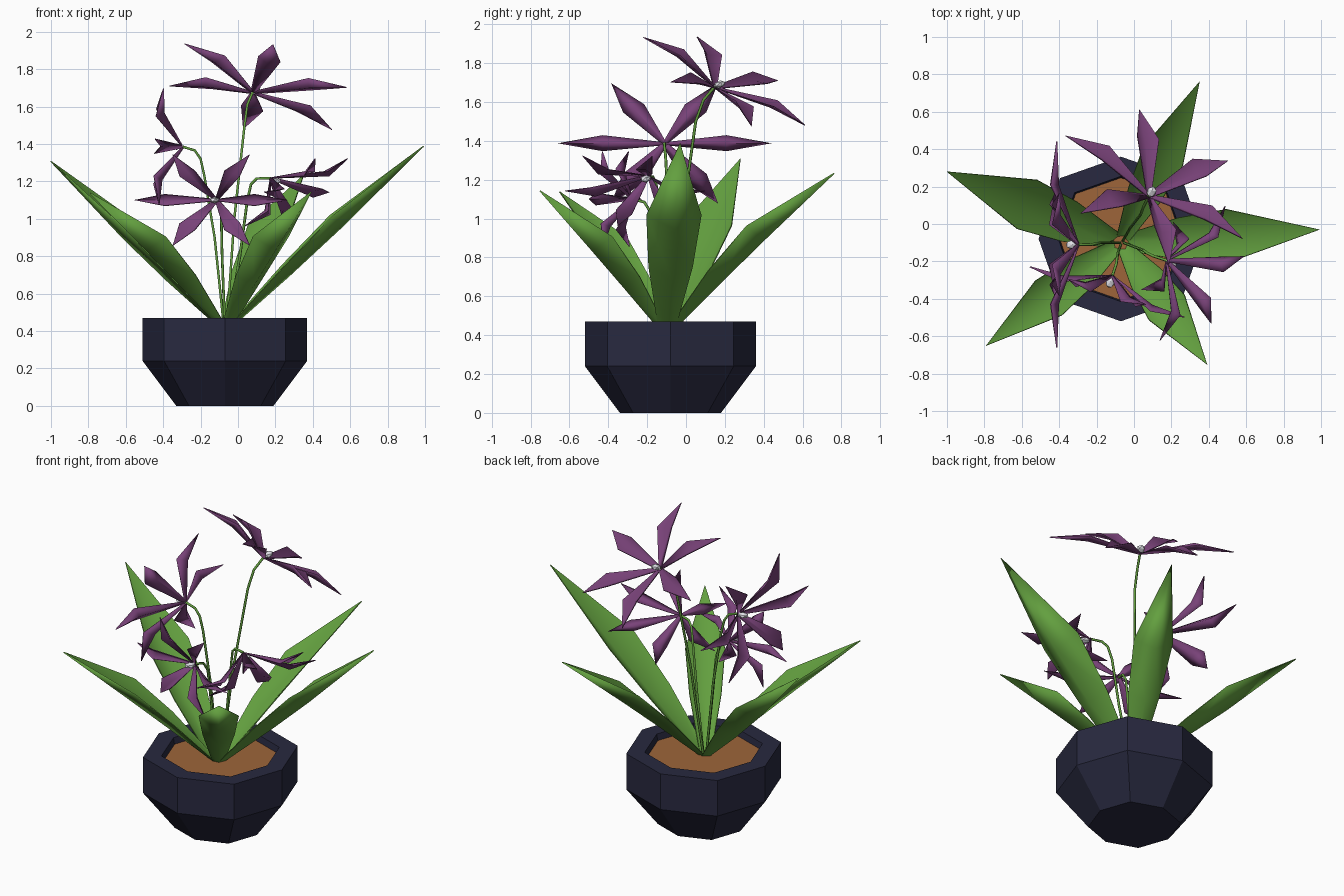
import bpy, bmesh, math
from mathutils import Vector

if "Cube" in bpy.data.objects:
    bpy.data.objects.remove(bpy.data.objects["Cube"])

SQUASH = 0.65                     # flowers are flattened vertically
PX, PY = -0.07, -0.08             # pot axis


def material(name, rgb):
    m = bpy.data.materials.new(name)
    m.diffuse_color = (*rgb, 1)
    m.use_nodes = True
    m.node_tree.nodes["Principled BSDF"].inputs["Base Color"].default_value = m.diffuse_color
    return m


NAVY = material("dark navy", (0.021, 0.022, 0.05))
SOIL = material("soil brown", (0.34, 0.13, 0.042))
GREEN = material("leaf green", (0.125, 0.35, 0.05))
PURPLE = material("petal purple", (0.19, 0.055, 0.19))
WHITE = material("pale centre", (0.75, 0.75, 0.8))


def finish(name, bm, mat, angle=None, thickness=0):
    bmesh.ops.recalc_face_normals(bm, faces=bm.faces)
    if thickness:
        bmesh.ops.solidify(bm, geom=bm.faces[:], thickness=thickness)
        bmesh.ops.recalc_face_normals(bm, faces=bm.faces)
    me = bpy.data.meshes.new(name)
    bm.to_mesh(me)
    bm.free()
    me.materials.append(mat)
    ob = bpy.data.objects.new(name, me)
    bpy.context.collection.objects.link(ob)
    if angle:
        bpy.ops.object.select_all(action='DESELECT')
        ob.select_set(True)
        bpy.context.view_layer.objects.active = ob
        bpy.ops.object.shade_smooth_by_angle(angle=math.radians(angle))
    return ob


def lathe(name, profile, mat, sides=8):
    """Octagonal turned shape, diagonals slightly wider, closed at both ends."""
    bm = bmesh.new()
    rings = []
    for r, z in profile:
        ring = []
        for i in range(sides):
            a, q = math.tau * i / sides, r * (1.045 if i % 2 else 1)
            ring.append(bm.verts.new((PX + q * math.cos(a), PY + q * math.sin(a), z)))
        rings.append(ring)
    for a, b in zip(rings, rings[1:]):
        for i in range(sides):
            j = (i + 1) % sides
            bm.faces.new((a[i], a[j], b[j], b[i]))
    bm.faces.new(rings[0])
    bm.faces.new(rings[-1])
    return finish(name, bm, mat)


def blade(bm, rings, tip):
    """Folded strip: rings of left edge, keel, right edge, ending in a point."""
    vs = [[bm.verts.new(p) for p in ring] for ring in rings]
    for a, b in zip(vs, vs[1:]):
        for i in (0, 1):
            bm.faces.new((a[i], a[i + 1], b[i + 1], b[i]))
    t = bm.verts.new(tip)
    for i in (0, 1):
        bm.faces.new((vs[-1][i], vs[-1][i + 1], t))


# Pot and soil
lathe("pot", [(0.26, 0), (0.44, 0.24), (0.44, 0.47), (0.335, 0.47), (0.325, 0.41)], NAVY)
lathe("soil", [(0.30, 0.40), (0.327, 0.43)], SOIL)


# Leaves: tip, half width, keel lift
def leaf(name, tip, half, lift):
    tip = Vector(tip)
    flat = Vector((tip.x + 0.07, tip.y + 0.10, 0)).normalized()
    base = Vector((-0.07, -0.10, 0.42)) + flat * 0.03
    side = Vector((-flat.y, flat.x, 0))
    rings = []
    for t, w, low, rise in ((0, 0.3, 0, 0.015), (0.3, 0.8, 0.01, 0.065), (0.56, 1.0, 0.012, 0.085)):
        up = Vector((-flat.x * 0.5, -flat.y * 0.5, 0.85))
        keel = base.lerp(tip, t) + Vector((0, 0, lift * 4 * t * (1 - t))) - up * low
        up *= rise
        rings.append((keel + side * w * half + up, keel, keel - side * w * half + up))
    bm = bmesh.new()
    blade(bm, rings, tip)
    finish(name, bm, GREEN, 88, 0.005)


leaf("leaf_left", (-1.0, 0.28, 1.31), 0.14, -0.015)
leaf("leaf_right", (0.99, -0.03, 1.39), 0.14, -0.005)
leaf("leaf_back", (0.35, 0.76, 1.235), 0.115, 0.025)
leaf("leaf_front_left", (-0.79, -0.65, 1.14), 0.115, 0.02)
leaf("leaf_front_right", (0.39, -0.75, 1.145), 0.115, 0.02)


# Flowers: six folded petals around a pale centre
def flower(name, base, normal, lateral, radius, cup):
    base, n = Vector(base), Vector(normal).normalized()
    h = Vector(lateral)
    h = (h - n * h.dot(n)).normalized()
    v = n.cross(h)

    def place(p):
        return base + Vector((p.x, p.y, p.z * SQUASH))

    bm = bmesh.new()
    for k in range(6):
        a = k * math.pi / 3
        d = h * math.cos(a) + v * math.sin(a)
        s = n.cross(d)
        rings = []
        for r, w, out, fold in ((0.02, 0.025, 0, 0.01),
                                (0.58, 0.115, cup * 0.92, 0.08)):
            keel = d * r * radius + n * out
            edge = s * w * radius
            up = n * fold * radius
            rings.append([place(q) for q in (keel + edge + up, keel, keel - edge + up)])
        blade(bm, rings, place(d * radius + n * cup))
    finish(name + "_petals", bm, PURPLE, 88, 0.004)

    bm = bmesh.new()
    bmesh.ops.create_icosphere(bm, subdivisions=1, radius=0.027)
    for vert in bm.verts:
        p = vert.co + n * vert.co.dot(n) * 0.4
        vert.co = place(p + n * 0.035)
    finish(name + "_centre", bm, WHITE)


flower("top_flower", (0.08, 0.15, 1.675), (0.377, 0.635, 0.673), (-0.477, 0.27, 0), 0.548, 0.075)
flower("left_flower", (-0.295, -0.11, 1.385), (-1, 0, 0.03), (0, 1, 0), 0.55, 0.115)
flower("front_flower", (-0.115, -0.275, 1.10), (-0.31, -0.95, 0), (0.95, -0.31, 0), 0.435, 0.09)
flower("right_flower", (0.175, -0.195, 1.218), (0.72, -0.35, -0.60), (-0.436, -0.90, 0), 0.40, 0.19)


# Stems
def stem(name, points):
    cu = bpy.data.curves.new(name, 'CURVE')
    cu.dimensions = '3D'
    cu.bevel_depth = 0.0075
    cu.bevel_resolution = 1
    sp = cu.splines.new('POLY')
    sp.points.add(len(points) - 1)
    for p, co in zip(sp.points, points):
        p.co = (*co, 1)
    cu.materials.append(GREEN)
    bpy.context.collection.objects.link(bpy.data.objects.new(name, cu))


stem("top_stem", [(-0.06, -0.09, 0.42), (-0.02, -0.02, 1.0), (0.035, 0.05, 1.5),
                  (0.05, 0.09, 1.61), (0.08, 0.15, 1.68)])
stem("left_stem", [(-0.075, -0.10, 0.42), (-0.125, -0.10, 0.9), (-0.18, -0.10, 1.23),
                   (-0.20, -0.105, 1.32), (-0.23, -0.11, 1.365), (-0.295, -0.11, 1.385)])
stem("front_stem", [(-0.07, -0.11, 0.42), (-0.085, -0.15, 0.8), (-0.09, -0.18, 1.03),
                    (-0.095, -0.215, 1.085), (-0.115, -0.275, 1.10)])
stem("right_stem", [(-0.055, -0.10, 0.42), (0.01, -0.125, 0.8), (0.05, -0.14, 1.10),
                    (0.07, -0.155, 1.185), (0.10, -0.17, 1.215), (0.175, -0.195, 1.218)])
